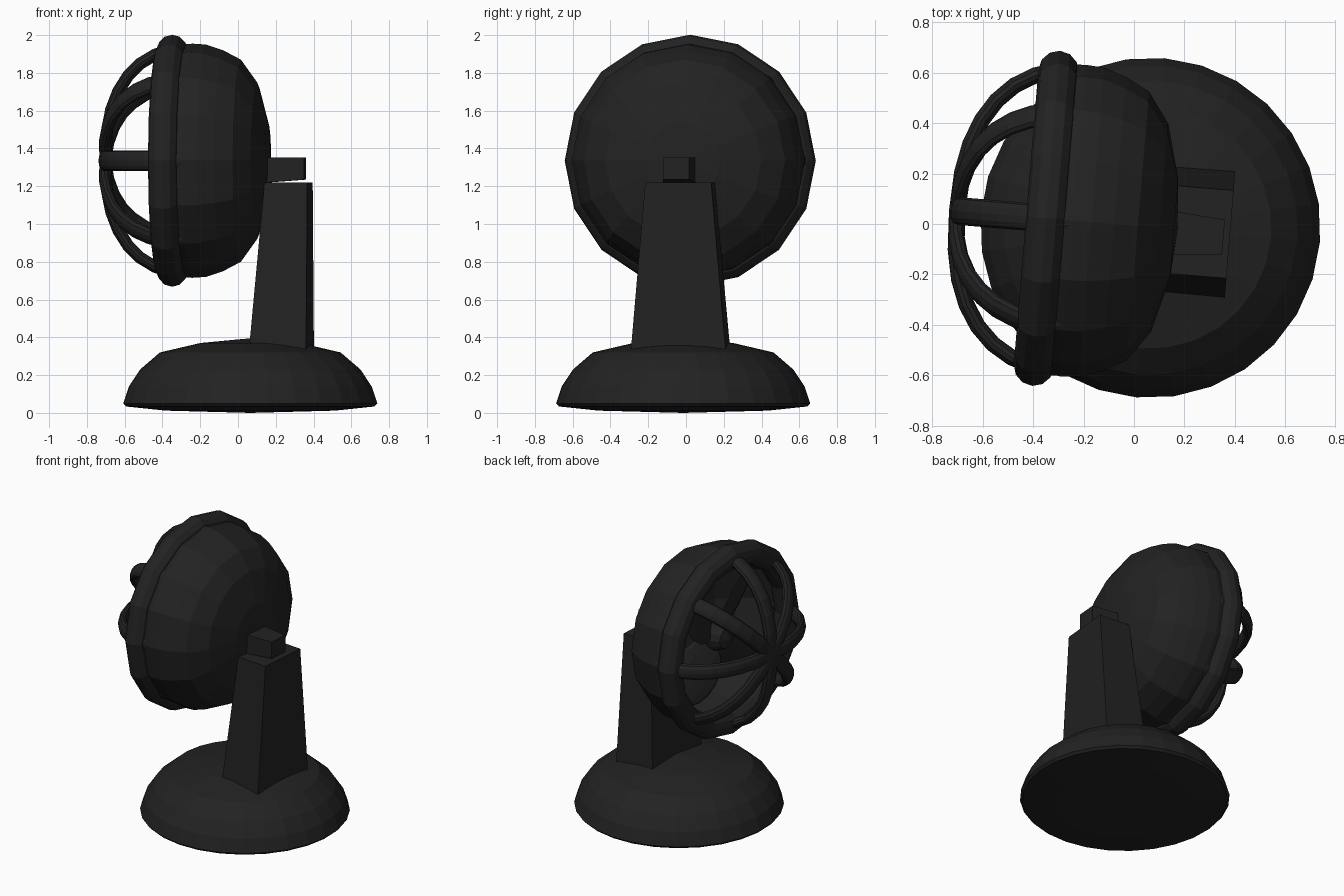
import bpy, bmesh
from math import sin, cos, pi, radians
from mathutils import Matrix, Vector

if "Cube" in bpy.data.objects:
    bpy.data.objects.remove(bpy.data.objects["Cube"])

# everything is built facing -x, then turned slightly on the base centre
PLACE = Matrix.Translation((0.065, -0.015, 0)) @ Matrix.Rotation(radians(-4.76), 4, 'Z')
HEAD = PLACE @ Matrix.Translation((0, 0.003, 1.335))  # head axis height
TO_X = Matrix.Rotation(pi / 2, 4, 'Y')                # lathe z axis -> x axis

black = bpy.data.materials.new("black_plastic")
black.diffuse_color = (0.016, 0.016, 0.016, 1)
black.use_nodes = True
black.node_tree.nodes["Principled BSDF"].inputs["Base Color"].default_value = black.diffuse_color


def finish(name, bm, matrix):
    bmesh.ops.remove_doubles(bm, verts=bm.verts, dist=1e-5)
    bmesh.ops.recalc_face_normals(bm, faces=bm.faces)
    me = bpy.data.meshes.new(name)
    bm.to_mesh(me)
    bm.free()
    me.materials.append(black)
    ob = bpy.data.objects.new(name, me)
    bpy.context.collection.objects.link(ob)
    ob.matrix_world = matrix
    return ob


def skin(bm, loops, closed=False, caps=False):
    """Bridge a list of equal point loops with quads."""
    vs = [[bm.verts.new(p) for p in loop] for loop in loops]
    n = len(vs[0])
    for k in range(len(vs) if closed else len(vs) - 1):
        a, b = vs[k], vs[(k + 1) % len(vs)]
        for i in range(n):
            j = (i + 1) % n
            bm.faces.new((a[i], a[j], b[j], b[i]))
    if caps:
        bm.faces.new(vs[0])
        bm.faces.new(vs[-1])


def lathe(name, profile, segs, matrix, closed=False):
    """Revolve (radius, height) points around z."""
    bm = bmesh.new()
    skin(bm, [[(max(r, 1e-6) * cos(2 * pi * i / segs), max(r, 1e-6) * sin(2 * pi * i / segs), h)
               for i in range(segs)] for r, h in profile], closed)
    return finish(name, bm, matrix)


# domed base
lathe("base", [(0, 0), (0.45, 0.012), (0.66, 0.034), (0.675, 0.05), (0.645, 0.14), (0.585, 0.23),
               (0.48, 0.32), (0.265, 0.37), (0, 0.395)], 28, PLACE)

# tapered stand with a vertical back
bm = bmesh.new()
skin(bm, [[(f, -w, z), (0.317, -w, z), (0.317, w, z), (f, w, z)]
          for f, w, z in ((0.01, 0.255, 0.29), (0.09, 0.175, 1.22))], caps=True)
finish("stand", bm, PLACE)

# neck block behind the head
bm = bmesh.new()
skin(bm, [[(x, -0.014 - w, lo), (x, -0.014 + w, lo), (x, -0.014 + w, 1.352), (x, -0.014 - w, 1.352)]
          for x, w, lo in ((0.03, 0.092, 1.215), (0.292, 0.07, 1.235))], caps=True)
finish("neck_block", bm, PLACE)

# rear housing, open at the front
lathe("head_shell", [(0.6, -0.412), (0.62, -0.31), (0.615, -0.235), (0.585, -0.145),
                     (0.535, -0.05), (0.415, 0.036), (0.2, 0.094), (0, 0.108)], 16, HEAD @ TO_X)

# thick rim
lathe("head_rim", [(0.587 + 0.08 * cos(k * pi / 6), -0.415 + 0.08 * sin(k * pi / 6))
                   for k in range(12)], 16, HEAD @ TO_X, closed=True)


# guard: four flattened tubes bent to a squared-off half oval, crossing at the front
def arc_point(t):
    c, s = cos(t), sin(t)
    p = 2 / 2.4
    return Vector((-0.29 - 0.48 * max(c, 0) ** p, 0, 0.6 * abs(s) ** p * (1 if s > 0 else -1)))


for k in range(4):
    bm = bmesh.new()
    loops = []
    for i in range(17):
        t = -pi / 2 + pi * i / 16
        tangent = arc_point(t + 0.02) - arc_point(t - 0.02)
        normal = Vector((-tangent.z, 0, tangent.x)).normalized()
        end = 0.55 if i in (0, 16) else 1
        loops.append([arc_point(t) + normal * 0.032 * end * cos(a)
                      + Vector((0, 0.055 * end * sin(a), 0))
                      for a in (2 * pi * j / 12 for j in range(12))])
    skin(bm, loops, caps=True)
    finish("guard_arc_%d" % (k + 1), bm, HEAD @ Matrix.Rotation(k * pi / 4, 4, 'X'))

# hub and motor shaft
lathe("hub", [(0, -0.42), (0.07, -0.4), (0.1, -0.34), (0.1, -0.24), (0.05, -0.22),
              (0.05, 0.1)], 12, HEAD @ TO_X)

# pitched petal blades
for k in range(4):
    bm = bmesh.new()
    bmesh.ops.create_uvsphere(bm, u_segments=12, v_segments=8, radius=1)
    bmesh.ops.scale(bm, vec=Vector((0.025, 0.17, 0.23)), verts=bm.verts)
    finish("blade_%d" % (k + 1), bm,
           HEAD @ Matrix.Rotation(pi / 4 + k * pi / 2, 4, 'X')
           @ Matrix.Translation((-0.31, 0, 0.28)) @ Matrix.Rotation(radians(25), 4, 'Z'))
